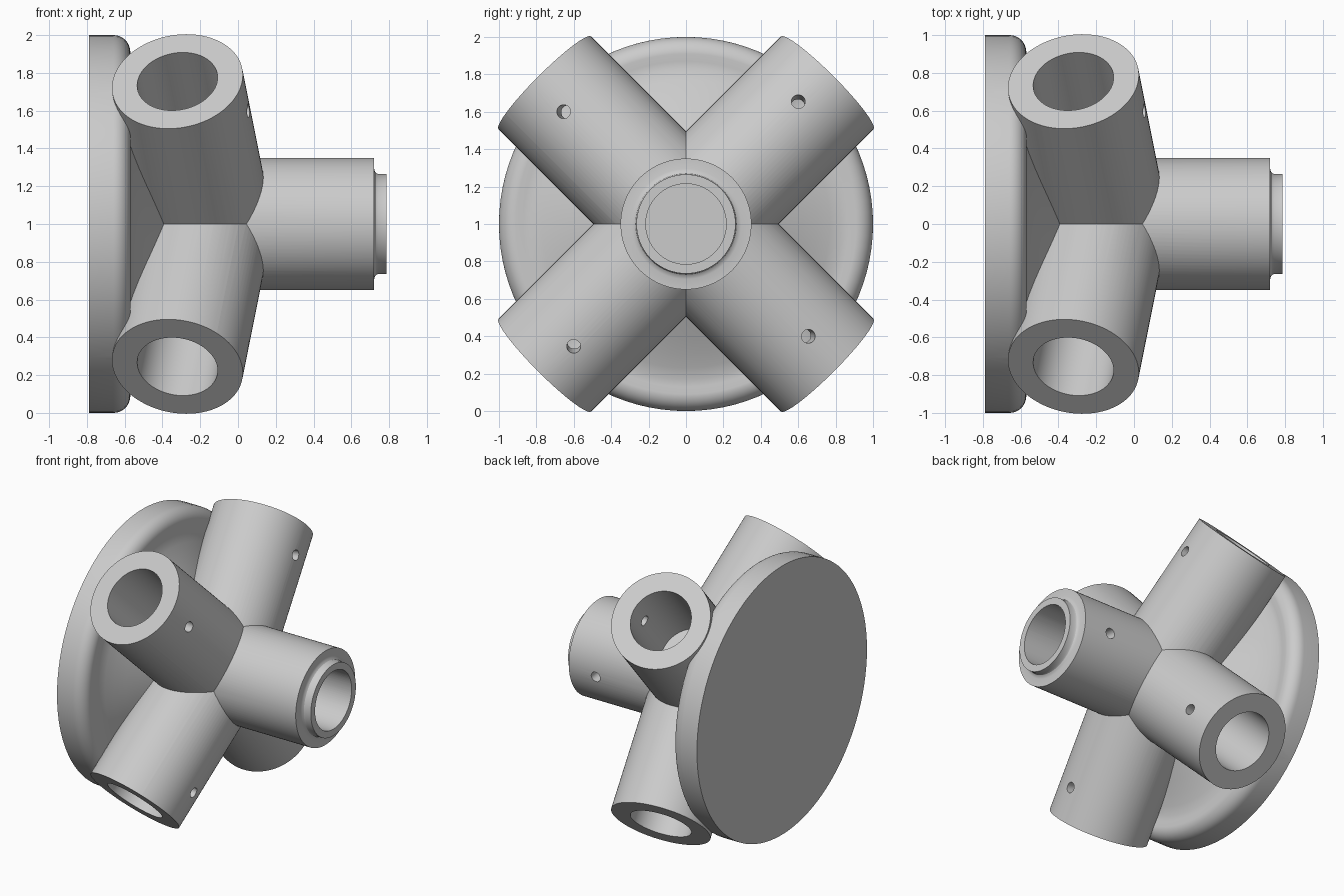
import bpy, bmesh, math
from mathutils import Matrix, Vector

old = bpy.data.objects.get("Cube")
if old:
    bpy.data.objects.remove(old, do_unlink=True)

SIDES = 96
CENTRE = Vector((-0.17, 0, 1))          # where the tube axes meet
TUBE_R, BORE_R, HOLE_R = 0.35, 0.215, 0.037
FLOOR = 0.37                            # bore floor, distance from the centre

grey = bpy.data.materials.new("plain_grey")
grey.use_nodes = True
grey.diffuse_color = (0.6, 0.6, 0.6, 1)
grey.node_tree.nodes["Principled BSDF"].inputs["Base Color"].default_value = (0.6, 0.6, 0.6, 1)


def new_object(name, bm):
    bmesh.ops.recalc_face_normals(bm, faces=bm.faces)
    mesh = bpy.data.meshes.new(name)
    bm.to_mesh(mesh)
    bm.free()
    mesh.materials.append(grey)
    obj = bpy.data.objects.new(name, mesh)
    bpy.context.collection.objects.link(obj)
    return obj


def turned(name, profile):
    """Solid turned about the x axis from (x, radius) points."""
    bm = bmesh.new()
    verts = [bm.verts.new((x, 0, r + 1)) for x, r in profile]
    edges = [bm.edges.new(pair) for pair in zip(verts, verts[1:])]
    bmesh.ops.spin(bm, geom=verts + edges, cent=(0, 0, 1), axis=(1, 0, 0),
                   angle=math.tau, steps=SIDES)
    bmesh.ops.remove_doubles(bm, verts=bm.verts, dist=0.0002)
    return new_object(name, bm)


def rod(name, start, direction, length, radius, sides=SIDES):
    """Solid cylinder running from start along direction."""
    bm = bmesh.new()
    turn = direction.to_track_quat('Z', 'Y').to_matrix().to_4x4()
    place = Matrix.Translation(start) @ turn @ Matrix.Translation((0, 0, length / 2))
    bmesh.ops.create_cone(bm, cap_ends=True, segments=sides, radius1=radius,
                          radius2=radius, depth=length, matrix=place)
    return new_object(name, bm)


def combine(target, tool, operation):
    """Apply one boolean and discard the tool."""
    mod = target.modifiers.new("combine", 'BOOLEAN')
    mod.operation, mod.solver, mod.object = operation, 'EXACT', tool
    tool.hide_render = True
    graph = bpy.context.evaluated_depsgraph_get()
    mesh = bpy.data.meshes.new_from_object(target.evaluated_get(graph))
    target.modifiers.clear()
    target.data = mesh
    bpy.data.objects.remove(tool, do_unlink=True)


# Base disc: rounded rim, face flaring up towards the hub
rim = [(-0.66 + 0.09 * math.sin(a), 0.91 + 0.09 * math.cos(a))
       for a in [math.pi / 2 * i / 10 for i in range(11)]]
body = turned("tube_joint", [(-0.79, 0), (-0.79, 1)] + rim + [
    (-0.575, 0.87), (-0.575, 0.83), (-0.555, 0.77), (-0.527, 0.7), (-0.49, 0.62),
    (-0.44, 0.52), (-0.385, 0.41), (-0.3, 0.25), (-0.25, 0)])

# Central tube with a stepped lip
central = turned("central_tube", [
    (-0.31, 0), (-0.31, TUBE_R), (0.72, TUBE_R), (0.72, 0.295), (0.724, 0.28),
    (0.731, 0.27), (0.742, 0.265), (0.785, 0.265), (0.785, 0)])

# Four arms leaning back, with their bores and screw holes
axis = Vector((-0.2, -1, 1)).normalized()
front = (Vector((1, 0, 0)) - axis * axis.x).normalized()
side = Vector((0, -1, -1)).normalized()
screw = (front + side * 0.11).normalized()
arm_length = 1.078
solids, cutters = [central], []
for i in range(4):
    spin = Matrix.Rotation(i * math.pi / 2, 3, 'X')
    d, s = spin @ axis, spin @ screw
    solids.append(rod("arm", CENTRE, d, arm_length, TUBE_R))
    cutters.append(rod("arm_bore", CENTRE + d * FLOOR, d, 1, BORE_R))
    cutters.append(rod("arm_screw_hole", CENTRE + d * 0.847, s, 0.5, HOLE_R, 24))

# Bore and screw hole of the central tube
cutters.append(rod("central_bore", CENTRE + Vector((FLOOR, 0, 0)),
                   Vector((1, 0, 0)), 1, BORE_R))
cutters.append(rod("central_screw_hole", Vector((0.5, 0, 1)),
                   Vector((0, 1, -0.11)).normalized(), 0.5, HOLE_R, 24))

for solid in solids:
    combine(body, solid, 'UNION')
for cutter in cutters:
    combine(body, cutter, 'DIFFERENCE')

bpy.ops.object.select_all(action='DESELECT')
body.select_set(True)
bpy.context.view_layer.objects.active = body
bpy.ops.object.shade_smooth_by_angle(angle=math.radians(25))
